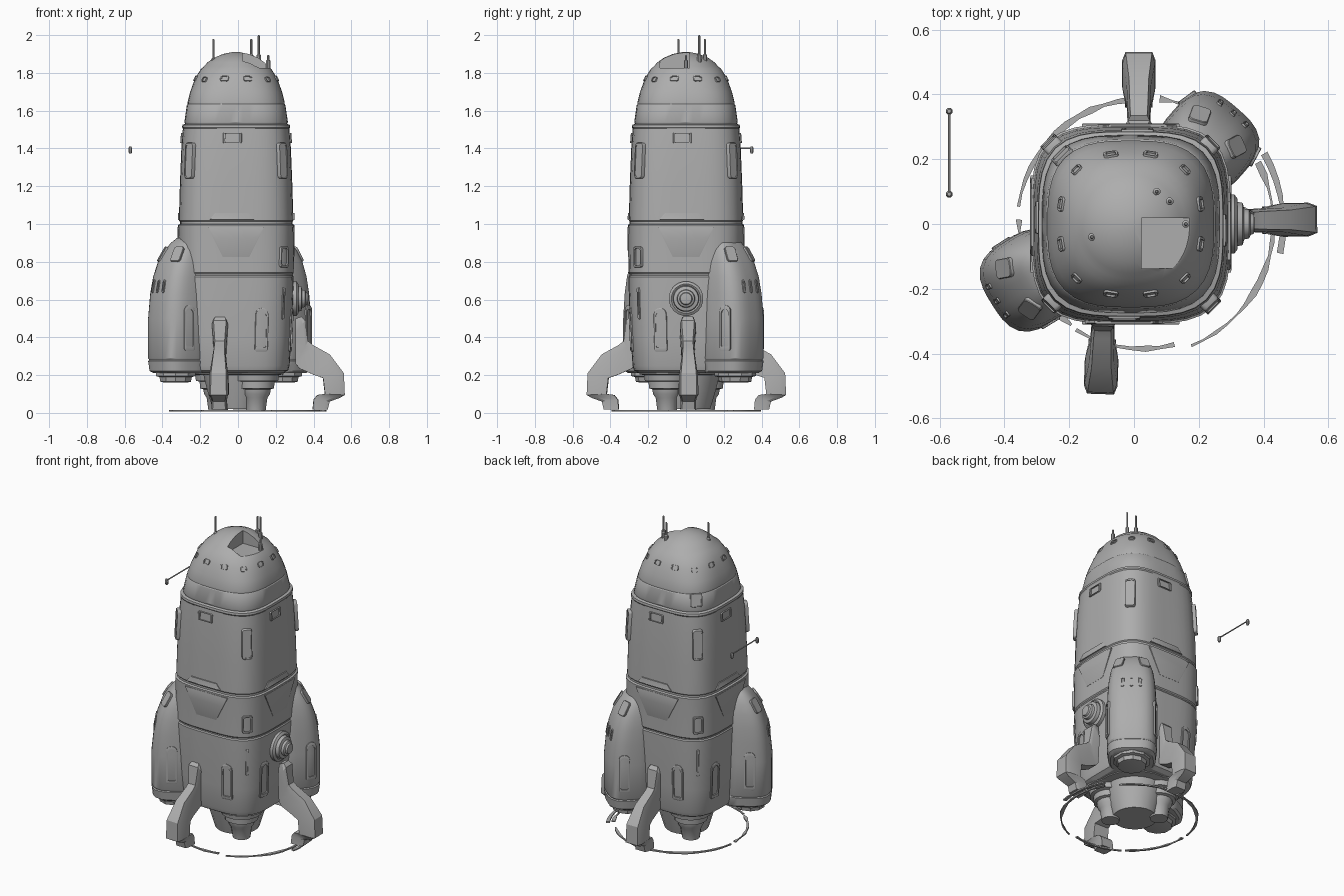
import bpy, bmesh, math, random
from mathutils import Vector, Matrix

if "Cube" in bpy.data.objects:
    bpy.data.objects.remove(bpy.data.objects["Cube"])

random.seed(4)
grey = bpy.data.materials.new("hull_grey")
grey.diffuse_color = (0.42, 0.42, 0.42, 1)
grey.use_nodes = True
grey.node_tree.nodes["Principled BSDF"].inputs["Base Color"].default_value = grey.diffuse_color


def finish(name, bm, angle=30):
    bmesh.ops.recalc_face_normals(bm, faces=bm.faces)
    me = bpy.data.meshes.new(name)
    bm.to_mesh(me)
    bm.free()
    me.materials.append(grey)
    ob = bpy.data.objects.new(name, me)
    bpy.context.collection.objects.link(ob)
    smooth(ob, angle)
    return ob


def smooth(ob, angle=30):
    bpy.ops.object.select_all(action='DESELECT')
    ob.select_set(True)
    bpy.context.view_layer.objects.active = ob
    bpy.ops.object.shade_smooth_by_angle(angle=math.radians(angle))


def loft(name, rings, angle=30):
    """Skin a list of equal-length point loops and cap both ends."""
    bm = bmesh.new()
    loops = [[bm.verts.new(p) for p in r] for r in rings]
    n = len(rings[0])
    for a, b in zip(loops, loops[1:]):
        for i in range(n):
            j = (i + 1) % n
            bm.faces.new((a[i], a[j], b[j], b[i]))
    bm.faces.new(loops[0])
    bm.faces.new(loops[-1])
    return finish(name, bm, angle)


class Shell:
    """Rounded-square shell. Rows: z, offset, half depth, half width, squareness."""
    def __init__(self, rows, origin, rot=0):
        self.rows, self.rot, self.o = rows, math.radians(rot), Vector((*origin, 0))

    def at(self, deg, z):
        rows = self.rows
        k = max(i for i in range(len(rows) - 1) if i == 0 or rows[i][0] <= z)
        t = (z - rows[k][0]) / (rows[k + 1][0] - rows[k][0])
        _, cx, a, b, n = [p + (q - p) * t for p, q in zip(rows[k], rows[k + 1])]
        c, s = math.cos(math.radians(deg)), math.sin(math.radians(deg))
        r = (abs(c / a) ** n + abs(s / b) ** n) ** (-1 / n)
        return self.o + Matrix.Rotation(self.rot, 3, 'Z') @ Vector((cx + r * c, r * s, z))

    def build(self, name, seg=48):
        return loft(name, [[self.at(i * 360 / seg, r[0]) for i in range(seg)] for r in self.rows])

    def plate(self, name, deg, z, outline, out=0.008, recess=0, rim=0.8):
        p = self.at(deg, z)
        side = (self.at(deg + 2, z) - self.at(deg - 2, z)).normalized()
        up = (self.at(deg, z + 0.02) - self.at(deg, z - 0.02)).normalized()
        nrm = side.cross(up).normalized()
        ring = lambda s, d: [p + side * (x * s) + up * (y * (1 - (1 - s) * 0.6)) + nrm * d for x, y in outline]
        rings = [ring(1, -0.025), ring(1, out * 0.6), ring(0.94, out)]
        if recess:
            rings += [ring(rim, out), ring(rim, out - recess)]
        return loft(name, rings)


def panel(w, h, top=0.01, bottom=None):
    """Rounded rectangle outline with separate top and bottom corner radii."""
    bottom = top if bottom is None else bottom
    pts = []
    for sx, sy, a0, r in ((1, 1, 0, top), (-1, 1, 90, top), (-1, -1, 180, bottom), (1, -1, 270, bottom)):
        for a in (0, 30, 60, 90):
            a = math.radians(a0 + a)
            pts.append((sx * (w / 2 - r) + r * math.cos(a), sy * (h / 2 - r) + r * math.sin(a)))
    return pts


def lathe(name, origin, profile, seg=24, axis=Matrix.Identity(3)):
    o = Vector(origin)
    ang = [2 * math.pi * (i + .5) / seg for i in range(seg)]
    return loft(name, [[o + axis @ Vector((r * math.cos(a), r * math.sin(a), z)) for a in ang] for r, z in profile])


# main hull with panel grooves and domed nose
hull = [(z, 0, r, r, n) for z, r, n in (
    (.21, .25, 3.7), (.225, .275, 3.7), (.25, .283, 3.7), (.40, .293, 3.7), (.60, .302, 3.7), (.72, .305, 3.7),
    (.727, .300, 3.7), (.735, .300, 3.7), (.742, .305, 3.7), (.90, .306, 3.7), (.995, .308, 3.7), (1.0, .298, 3.7),
    (1.012, .298, 3.7), (1.018, .303, 3.7), (1.2, .298, 3.7), (1.4, .290, 3.6), (1.505, .282, 3.5),
    (1.512, .286, 3.5), (1.525, .284, 3.5), (1.53, .270, 3.4), (1.54, .274, 3.3), (1.63, .261, 3),
    (1.635, .257, 3), (1.645, .257, 3), (1.70, .243, 2.8), (1.77, .218, 2.5), (1.82, .187, 2.3),
    (1.835, .170, 2.1), (1.855, .152, 2), (1.88, .117, 2), (1.90, .07, 2), (1.91, .02, 2))]
body = Shell(hull, (-.01, 0))
hull_ob = body.build("hull")

# cockpit opening cut into the dome
bm = bmesh.new()
bmesh.ops.create_cube(bm, size=1, matrix=Matrix.Translation((.099, -.06, 1.925)) @ Matrix.Diagonal((.152, .156, .2, 1)))
cutter = finish("cockpit_cutter", bm)
cutter.hide_render = True
mod = hull_ob.modifiers.new("cockpit", 'BOOLEAN')
mod.operation, mod.solver, mod.object = 'DIFFERENCE', 'EXACT', cutter
smooth(hull_ob)
bpy.ops.object.modifier_apply(modifier=mod.name)
bpy.data.objects.remove(cutter)
smooth(hull_ob)

# stepped engines under the two free hull corners, with a core between them
for s in (-1, 1):
    lathe("corner_engine", (-.005 - .1 * s, .1 * s, 0), [(.15, .23), (.15, .205), (.125, .2), (.12, .17), (.1, .165),
                                                         (.098, .13), (.08, .125), (.076, .1), (.062, .08), (.052, .01)], 16)
lathe("engine_core", (-.005, 0, 0), [(.24, .23), (.23, .205), (.18, .2), (.16, .12), (.13, .02)], 20)

# two outboard engine pods
for k, (ox, oy, ang) in enumerate(((-.33, -.18, 212), (.235, .26, 49))):
    rows = []
    for z, outer, w in ((.21, .10, .125), (.222, .122, .138), (.275, .128, .145), (.28, .123, .14), (.29, .128, .145),
                        (.5, .128, .145), (.63, .115, .142), (.72, .098, .136), (.80, .07, .125), (.86, .035, .108),
                        (.90, 0, .09), (.925, -.03, .07), (.938, -.065, .04)):
        rows.append((z, (outer - .15) / 2, (outer + .15) / 2, w, 3))
    pod = Shell(rows, (ox, oy), ang)
    pod.build(f"pod_{k}", 32)
    lathe(f"pod_engine_{k}", (ox, oy, 0), [(.11, .23), (.11, .195), (.09, .19), (.085, .165), (.06, .16)], 10)
    for s in (-1, 1):
        pod.plate(f"pod_window_{k}", s * (84 if k == 0 else 66), .45, panel(.065, .24, .03, .012), .004, .014, .7)
        pod.plate(f"pod_cap_{k}", s * 40, .84, panel(.06, .09, .015), .006)
    for s in (-22, 0, 22):
        pod.plate(f"pod_vent_{k}", s, .67, panel(.018, .07, .008), .005, .01, .6)

# panels repeated on the four hull sides
for q in (0, 90, 180, 270):
    body.plate("sign_box", q - 4, 1.455, panel(.10, .055, .006), .008, .012, .75)
    body.plate("belt_ledge", q - 4, 1.04, [(.12, -.018), (.09, .018), (-.09, .018), (-.12, -.018)], .006)
    body.plate("chest_shield", q, .905, [(.15, .08), (-.15, .08), (-.12, .02), (-.07, -.08), (.07, -.08), (.12, .02)], .003)
    for s in (-16, 16):
        body.plate("nose_window", q + s, 1.77, panel(.045, .03, .009), .005, .012, .65)

# long corner lozenges, hatches and slots
for q in (45, 135, 225, 315):
    body.plate("corner_lozenge", q, 1.335, panel(.06, .19, .015), .016, .005)
    body.plate("nose_port", q, 1.765, panel(.036, .03, .01), .005, .01, .65)
for q in (315, 135):
    body.plate("corner_hatch", q, .825, panel(.06, .11, .012), .008, .012, .7)
    body.plate("corner_slot", q, .58, panel(.016, .17, .006), .005, .01, .5)
    for s in (-20, 20):
        body.plate("arch_window", q + s, .44, panel(.07, .23, .033, .012), .006, .018, .7)
body.plate("nose_hatch", 135, 1.60, panel(.07, .08, .01), .006, .006)

# stepped round port on the right side
lathe("side_port", (.28, 0, .605), [(.092, 0), (.092, .03), (.078, .04), (.07, .035), (.066, .055), (.048, .06),
                                    (.045, .075), (.034, .08), (.03, .09), (.012, .092)],
      20, Matrix.Rotation(math.pi / 2, 3, 'Y'))

# three bent landing legs: outer r, z, inner r, z, half width
LEG = ((.30, .51, .27, .50, .03), (.32, .49, .27, .42, .042), (.335, .38, .27, .26, .032),
       (.36, .36, .29, .235, .034), (.45, .31, .37, .20, .038), (.525, .21, .415, .185, .05),
       (.53, .095, .425, .10, .052), (.505, .08, .385, .095, .045), (.45, .06, .365, .07, .04), (.44, .018, .36, .018, .042))
for name, ang, (ox, oy) in (("right_leg", 1, (.035, .005)), ("back_leg", 90, (.015, 0)), ("front_leg", 268, (-.085, .005))):
    M = Matrix.Translation((ox, oy, 0)) @ Matrix.Rotation(math.radians(ang), 4, 'Z')
    loft(name, [[M @ Vector(p) for p in ((ro, -w * .8, zo), (ro, w * .8, zo), ((ro * 3 + ri) / 4, w, (zo * 3 + zi) / 4),
                 (ri, w, zi), (ri, -w, zi), ((ro * 3 + ri) / 4, -w, (zo * 3 + zi) / 4))]
                for ro, zo, ri, zi, w in LEG], 25)

# broken thin ring on the ground
for a0, a1, r in ((-68, 28, .405), (-12, 30, .435), (40, 82, .39), (95, 172, .385), (178, 235, .38), (238, 285, .385)):
    n = int((a1 - a0) / 6)
    bm = bmesh.new()
    prev = None
    for i in range(n + 1):
        a = math.radians(a0 + (a1 - a0) * i / n)
        w = .002 + random.random() * .01
        cur = [bm.verts.new((.025 + rr * math.cos(a), rr * math.sin(a), zz))
               for rr, zz in ((r - w, .008), (r + w, .008), (r + w, .016), (r - w, .016))]
        if prev:
            for j in range(4):
                bm.faces.new((prev[j], prev[j - 1], cur[j - 1], cur[j]))
        else:
            bm.faces.new(cur)
        prev = cur
    bm.faces.new(prev)
    finish("ground_ring", bm)

# antennas on the nose
for x, y, z0, z1 in ((-.13, -.04, 1.80, 1.98), (.07, .10, 1.82, 1.98), (.11, .07, 1.82, 2.0), (.16, 0, 1.79, 1.895)):
    lathe("antenna", (x, y, 0), [(.012, z0), (.012, z0 + .075), (.006, z0 + .08), (.006, z1 - .004), (.003, z1)], 8)

# detached thin rail with knob ends
lathe("rail", (-.57, .09, 1.4), [(.004, 0), (.004, .26)], 6, Matrix.Rotation(-math.pi / 2, 3, 'X'))
for y in (.092, .348):
    lathe("rail_knob", (-.57, y, 1.392), [(.005, -.02), (.01, -.012), (.011, .008), (.006, .018)], 8)
